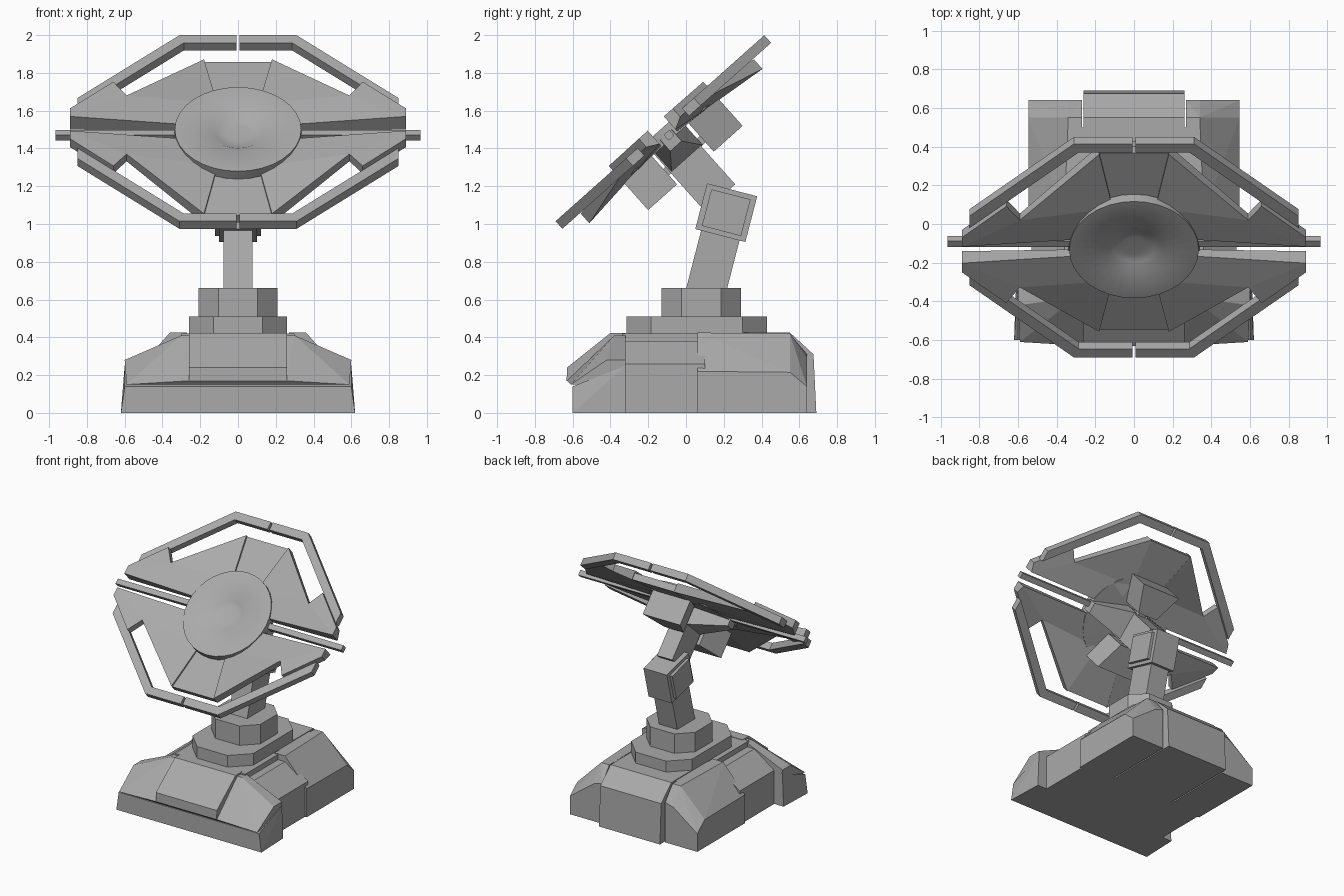
import bpy, bmesh, math
from mathutils import Matrix, Vector

cube = bpy.data.objects.get("Cube")
if cube:
    bpy.data.objects.remove(cube, do_unlink=True)

grey = bpy.data.materials.new("plain grey")
grey.use_nodes = True
colour = (0.4, 0.4, 0.4, 1)
grey.diffuse_color = colour
grey.node_tree.nodes["Principled BSDF"].inputs["Base Color"].default_value = colour

WORLD = Matrix.Identity(4)
# Tilted frame of the dish: local y runs up the dish, local z out of its face
DISH = Matrix.Translation((0, -0.12, 1.487)) @ Matrix.Rotation(math.radians(41.7), 4, 'X')
# Leaning frame of the post, centred on the elbow
POST = Matrix.Translation((0, 0.213, 1.06)) @ Matrix.Rotation(math.radians(-14.5), 4, 'X')


def finish(name, bm, matrix=WORLD, mirror=(False, False)):
    bmesh.ops.recalc_face_normals(bm, faces=bm.faces)
    mesh = bpy.data.meshes.new(name)
    bm.to_mesh(mesh)
    bm.free()
    mesh.materials.append(grey)
    ob = bpy.data.objects.new(name, mesh)
    bpy.context.collection.objects.link(ob)
    ob.matrix_world = matrix
    if any(mirror):
        mod = ob.modifiers.new("Mirror", 'MIRROR')
        mod.use_axis = (*mirror, False)
        mod.use_clip = False
        mod.use_mirror_merge = False
    return ob


def hull(name, points, matrix=WORLD, mirror=(False, False), both=False):
    """Convex block; both=True reflects the points in x first."""
    pts = [Vector(p) for p in points]
    if both:
        pts += [Vector((-p.x, p.y, p.z)) for p in pts]
    bm = bmesh.new()
    for p in pts:
        bm.verts.new(p)
    res = bmesh.ops.convex_hull(bm, input=bm.verts[:])
    loose = {g for g in res["geom_interior"] + res["geom_unused"] if isinstance(g, bmesh.types.BMVert)}
    bmesh.ops.delete(bm, geom=list(loose), context='VERTS')
    bmesh.ops.dissolve_limit(bm, angle_limit=0.02, verts=bm.verts[:], edges=bm.edges[:])
    return finish(name, bm, matrix, mirror)


def box(name, x, y, z, matrix=WORLD, mirror=(False, False)):
    return hull(name, [(a, b, c) for a in x for b in y for c in z], matrix, mirror)


def slab(name, rims, faces, matrix, mirror):
    """Closed plate from (x, y, front, back) corners and its front polygons."""
    bm = bmesh.new()
    front = [bm.verts.new((x, y, f)) for x, y, f, b in rims]
    back = [bm.verts.new((x, y, b)) for x, y, f, b in rims]
    for poly in faces:
        bm.faces.new([front[i] for i in poly])
        bm.faces.new([back[i] for i in reversed(poly)])
    for i in range(len(rims)):
        j = (i + 1) % len(rims)
        bm.faces.new((front[i], front[j], back[j], back[i]))
    return finish(name, bm, matrix, mirror)


def octagon(name, hx, hy, cut, cy, z):
    corners = [(sx * a, cy + sy * b) for sx in (-1, 1) for sy in (-1, 1)
               for a, b in ((hx, hy - cut), (hx - cut, hy))]
    return hull(name, [(x, y, h) for x, y in corners for h in z])


X, XY, Y = (True, False), (True, True), (False, True)

# Base: front skirt, front hood and centre plate
hull("front_skirt", [(.62, -.6, 0), (.61, -.32, 0), (.6, -.6, .14), (.6, -.32, .25)], both=True)
hull("front_hood", [(.59, -.61, .15), (.6, -.42, .28), (.6, -.32, .28), (.3, -.38, .41),
                    (.3, -.32, .41), (.26, -.63, .17), (.59, -.32, .15)], both=True)
hull("front_plate", [(.26, -.632, .17), (.26, -.63, .24), (.26, -.4, .423), (.26, -.32, .423),
                     (.26, -.32, .17)], both=True)

# Base: sides, rear corners, rear block and deck
hull("middle_body", [(.53, -.33, 0), (.53, .1, 0), (.53, -.33, .26), (.53, .1, .26),
                     (.36, -.33, .38), (.36, .1, .38)], both=True)
hull("rear_corner", [(.27, .06, 0), (.27, .64, 0), (.545, .06, 0), (.545, .64, 0),
                     (.545, .06, .22), (.545, .55, .215), (.545, .64, .14), (.36, .06, .425),
                     (.34, .55, .42), (.27, .06, .425), (.27, .55, .42), (.27, .64, .31),
                     (.34, .64, .29)], mirror=X)
hull("rear_block", [(.26, .1, 0), (.26, .69, 0), (.26, .675, .31), (.26, .55, .425),
                    (.26, .1, .425)], both=True)
box("deck", (-.3, .3), (-.34, .5), (.3, .42))

# Turntable tiers
octagon("lower_turntable", .26, .372, .13, .057, (.38, .51))
octagon("upper_turntable", .208, .21, .105, .08, (.5, .66))

# Post, elbow and elbow cover plates
box("post", (-.078, .078), (-.105, .105), (-.46, 0), POST)
box("elbow", (-.1, .1), (-.137, .137), (-.125, .125), POST)
box("elbow_cover", (.095, .122), (-.107, .107), (-.1, .1), POST, X)

# Upper arm and the hub behind the dish
box("upper_arm", (-.065, .065), (-.115, .1), (-.46, -.05), DISH)
box("hub_pin", (-.03, .03), (-.16, .16), (-.19, -.145), DISH)
hull("hub_lug", [(x, y, z) for x, y in ((.08, .13), (.16, .335)) for z in (-.255, -.05)]
     + [(-x, y, z) for x, y in ((.08, .13), (.16, .335)) for z in (-.255, -.05)],
     DISH, Y)
hull("side_bracket", [(.05, s * .11, z) for s in (-1, 1) for z in (-.19, -.04)]
     + [(.34, s * .04, z) for s in (-1, 1) for z in (-.1, -.02)], DISH, X)
box("side_rod", (.2, .965), (-.009, .031), (-.053, -.013), DISH, X)

# Round centre of the dish with its shallow dimple
bm = bmesh.new()
profile = [(0, -.012), (.06, -.012), (.11, -.008), (.15, .02), (.335, .02), (.335, -.055), (0, -.055)]
verts = [bm.verts.new((r, 0, z)) for r, z in profile]
edges = [bm.edges.new(pair) for pair in zip(verts, verts[1:])]
bmesh.ops.spin(bm, geom=verts + edges, axis=(0, 0, 1), cent=(0, 0, 0), angle=math.tau,
               steps=32, use_duplicate=False)
bmesh.ops.remove_doubles(bm, verts=bm.verts, dist=1e-4)
disc = finish("dish_centre", bm, DISH)
bpy.context.view_layer.objects.active = disc
disc.select_set(True)
bpy.ops.object.shade_smooth_by_angle(angle=math.radians(40))
disc.select_set(False)

# Four dish wings, and the recessed panels between them
wing = [(.15, .057, -.01, -.05), (.89, .057, .06, -.033), (.89, .12, .06, 0), (.66, .335, .058, .004),
        (.59, .233, .051, 0), (.18, .614, -.032, -.1), (.11, .25, -.02, -.06)]
slab("dish_wing", wing, [(0, 1, 4, 6), (1, 2, 3, 4), (4, 5, 6)], DISH, XY)
hull("dish_panel", [(.18, .61, -.047), (.18, .61, -.098), (.11, .25, -.032), (.11, .25, -.06)],
     DISH, Y, both=True)

# Bent outer frame bars
bar = [(.008, .74), (.31, .74), (.85, .24), (.85, .158), (.286, .68), (.008, .68)]
slab("outer_frame", [(x, y, .027, -.027) for x, y in bar], [(0, 1, 4, 5), (1, 2, 3, 4)], DISH, XY)
